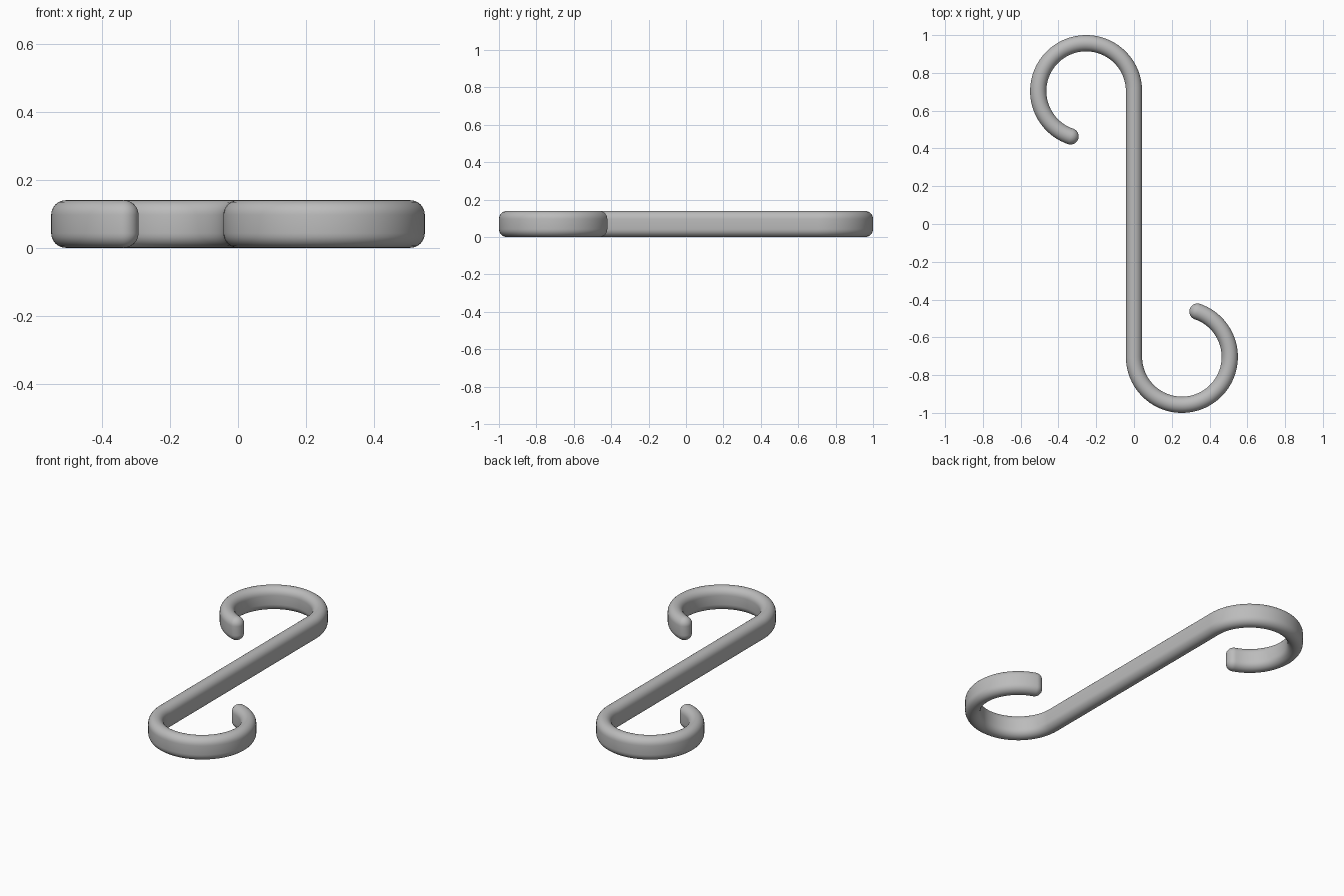
import bpy, bmesh
from math import sin, cos, pi, radians
from mathutils import Vector

cube = bpy.data.objects.get("Cube")
if cube:
    bpy.data.objects.remove(cube)

ROD = 0.043        # half thickness of the rod
HEIGHT = 0.14      # rod is taller than it is thick
BEND = 0.2535      # centre-line radius of each hook
BEND_Y = 0.7035    # distance of each bend centre from the middle
SWEEP = radians(251)
ARC_STEPS, CAP_STEPS, ROUND_STEPS = 64, 10, 12

# Material
steel = bpy.data.materials.new("grey steel")
steel.use_nodes = True
colour = (0.5, 0.5, 0.5, 1)
steel.diffuse_color = colour
steel.node_tree.nodes["Principled BSDF"].inputs["Base Color"].default_value = colour

# One half of the centre line: (point, tangent, rod radius), from shank to rounded tip
half = []
for i in range(ARC_STEPS + 1):
    a = SWEEP * i / ARC_STEPS
    point = Vector((BEND * (cos(a) - 1), BEND_Y + BEND * sin(a), 0))
    half.append((point, Vector((-sin(a), cos(a), 0)), ROD))
tip, along, _ = half[-1]
for i in range(1, CAP_STEPS + 1):
    t = pi / 2 * i / CAP_STEPS
    half.append((tip + along * ROD * sin(t), along, ROD * cos(t)))

# The other hook is the same half turned by 180 degrees about z
path = [(-p, t, r) for p, t, r in reversed(half)] + half


def section(bm, point, tangent, radius):
    """Ring of vertices shaped like an upright rounded slot."""
    side = Vector((tangent.y, -tangent.x, 0))
    ring = []
    for end in (1, -1):
        middle = HEIGHT / 2 + end * (HEIGHT / 2 - ROD)
        for k in range(ROUND_STEPS + 1):
            a = pi * k / ROUND_STEPS
            offset = side * (end * radius * cos(a))
            up = Vector((0, 0, middle + end * radius * sin(a)))
            ring.append(bm.verts.new(point + offset + up))
    return ring


# Sweep the slot section along the whole hook
bm = bmesh.new()
rings = [section(bm, *station) for station in path]
for r0, r1 in zip(rings, rings[1:]):
    for k in range(len(r0)):
        n = (k + 1) % len(r0)
        bm.faces.new((r0[k], r0[n], r1[n], r1[k]))
bmesh.ops.remove_doubles(bm, verts=bm.verts, dist=0.0001)
bmesh.ops.recalc_face_normals(bm, faces=bm.faces)

mesh = bpy.data.meshes.new("s_hook")
bm.to_mesh(mesh)
bm.free()
mesh.materials.append(steel)
hook = bpy.data.objects.new("s_hook", mesh)
bpy.context.collection.objects.link(hook)

bpy.ops.object.select_all(action='DESELECT')
hook.select_set(True)
bpy.context.view_layer.objects.active = hook
bpy.ops.object.shade_smooth_by_angle(angle=radians(40))
